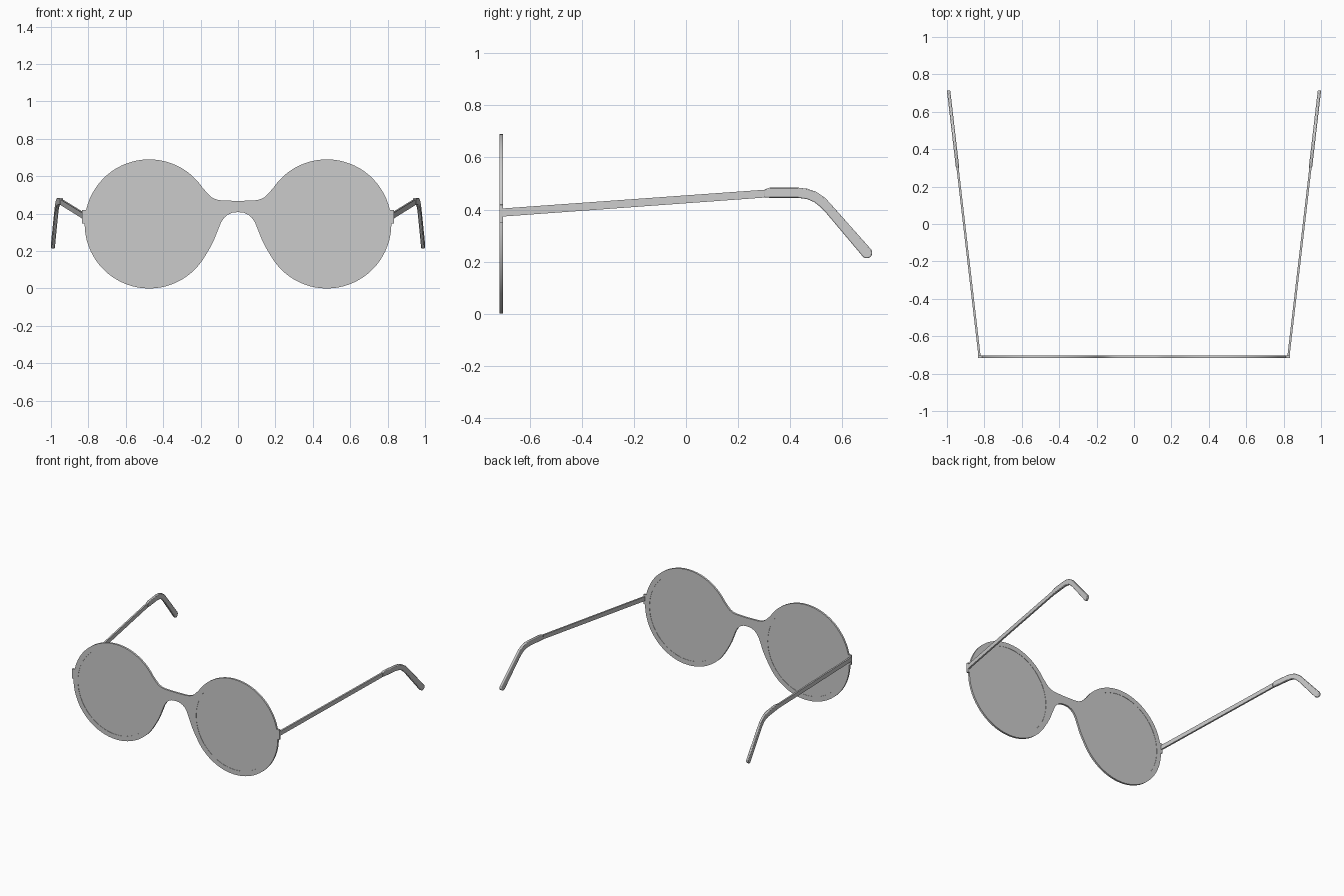
import bpy, bmesh
from math import sin, cos, pi, radians

if "Cube" in bpy.data.objects:
    bpy.data.objects.remove(bpy.data.objects["Cube"])

CX, CZ, R, R_IN = 0.475, 0.345, 0.345, 0.31   # lens centre, rim radii
FRONT_Y = -0.709                              # middle plane of the front


def arc(cx, cz, r, a0, a1, n):
    return [(cx + r * cos(radians(a0 + (a1 - a0) * i / n)),
             cz + r * sin(radians(a0 + (a1 - a0) * i / n))) for i in range(n + 1)]


def plate(name, loops, half):
    """Flat filled outline with holes, standing upright in the front plane."""
    cu = bpy.data.curves.new(name, 'CURVE')
    cu.dimensions = '2D'
    cu.fill_mode = 'BOTH'
    cu.extrude = half
    for pts in loops:
        sp = cu.splines.new('POLY')
        sp.points.add(len(pts) - 1)
        for p, (x, z) in zip(sp.points, pts):
            p.co = (x, z, 0, 1)
        sp.use_cyclic_u = True
    ob = bpy.data.objects.new(name, cu)
    bpy.context.collection.objects.link(ob)
    ob.location = (0, FRONT_Y, 0)
    ob.rotation_euler = (pi / 2, 0, 0)
    select(ob)
    bpy.ops.object.convert(target='MESH')
    ob = bpy.context.object
    bpy.ops.object.transform_apply(location=True, rotation=True, scale=True)
    bm = bmesh.new()
    bm.from_mesh(ob.data)
    bmesh.ops.remove_doubles(bm, verts=bm.verts, dist=1e-5)
    bmesh.ops.recalc_face_normals(bm, faces=bm.faces)
    bm.to_mesh(ob.data)
    bm.free()
    return ob


def select(ob):
    bpy.ops.object.select_all(action='DESELECT')
    ob.select_set(True)
    bpy.context.view_layer.objects.active = ob


def finish(ob, mirror=True):
    select(ob)
    bpy.ops.object.shade_smooth_by_angle(angle=radians(35))
    if mirror:
        m = ob.modifiers.new('mirror', 'MIRROR')
        m.use_mirror_merge = False


def side_prism(name, profile, half, bevel=0.0):
    """Extrude a (y, z) profile sideways along the splayed temple line."""
    bm = bmesh.new()
    sides = []
    for s in (-half, half):
        sides.append([bm.verts.new((0.826 + 0.1165 * (y + 0.706) + s, y, z))
                      for y, z in profile])
    a, b = sides
    n = len(profile)
    bm.faces.new(a)
    bm.faces.new(b[::-1])
    for i in range(n):
        j = (i + 1) % n
        bm.faces.new((a[i], b[i], b[j], a[j]))
    bmesh.ops.recalc_face_normals(bm, faces=bm.faces)
    me = bpy.data.meshes.new(name)
    bm.to_mesh(me)
    bm.free()
    ob = bpy.data.objects.new(name, me)
    bpy.context.collection.objects.link(ob)
    if bevel:
        bv = ob.modifiers.new('bevel', 'BEVEL')
        bv.width = bevel
        bv.segments = 2
        bv.angle_limit = radians(50)
    finish(ob)
    return ob


# Front frame: hinge lug, upper rim, bridge, lower rim, then mirrored
half_outline = [(0.833, 0.348), (0.833, 0.418)]
half_outline += arc(CX, CZ, R, 12.5, 146.6, 26)
half_outline += [(0.162, 0.508), (0.14, 0.487), (0.115, 0.475), (0.085, 0.470)]
lower = [(0.03, 0.405), (0.055, 0.394), (0.075, 0.377), (0.092, 0.350),
         (0.110, 0.305), (0.130, 0.255), (0.152, 0.213)]
lower += arc(CX, CZ, R, 209.5, 360.5, 30)
flip = lambda pts: [(-x, z) for x, z in reversed(pts)]
outline = half_outline + [(0, 0.468)] + flip(half_outline) \
    + flip(lower) + [(0, 0.408)] + lower
holes = [arc(s * CX, CZ, R_IN, 0, 360, 64)[:-1] for s in (1, -1)]
frame = plate("front_frame", [outline] + holes, 0.007)
finish(frame, mirror=False)

# Lenses, slightly thinner than the rim
lens = plate("lens", [arc(CX, CZ, R_IN, 0, 360, 64)[:-1]], 0.005)
finish(lens)

# Straight temple arms
side_prism("temple_arm", [(-0.706, 0.373), (-0.706, 0.404),
                          (0.33, 0.478), (0.33, 0.448)], 0.006)

# Curved ear tips with rounded ends
tip = [(0.30, 0.447), (0.30, 0.477), (0.322, 0.484), (0.43, 0.484),
       (0.465, 0.480), (0.50, 0.468), (0.535, 0.444), (0.564, 0.412)]
tip += arc(0.694, 0.234, 0.021, 37, -143, 8)
tip += [(0.537, 0.388), (0.517, 0.409), (0.493, 0.428), (0.465, 0.440),
        (0.43, 0.445), (0.322, 0.445)]
side_prism("ear_tip", tip, 0.009, 0.004)
